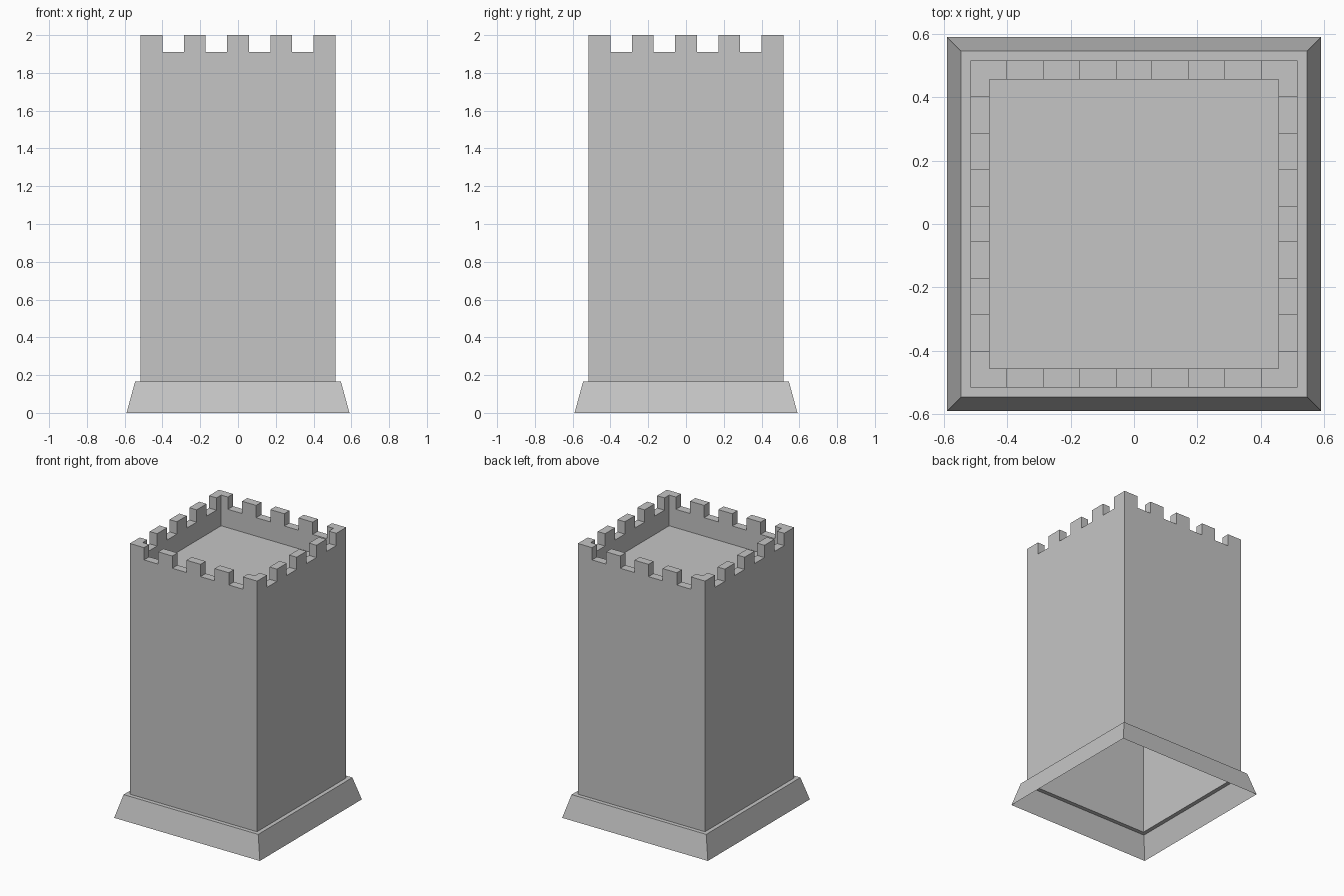
import bpy
import bmesh
import math
from mathutils import Vector

cube = bpy.data.objects.get("Cube")
if cube:
    bpy.data.objects.remove(cube)

WALL = 0.515      # half width of the tower
INNER = 0.455     # half width inside the parapet
STEP_Z = 0.165    # top of the flared base
RIM_Z = 1.91      # bottom of the parapet gaps
FLOOR_Z = 1.775
TOP_Z = 2.0
CELLS = 9         # merlons and gaps along one side

stone = bpy.data.materials.new("Grey stone")
stone.use_nodes = True
colour = (0.56, 0.56, 0.56, 1)
stone.diffuse_color = colour
stone.node_tree.nodes["Principled BSDF"].inputs["Base Color"].default_value = colour


def square_ring(bm, half, z, cells=1):
    """Anticlockwise square of vertices, each side split into cells."""
    verts = []
    for side in range(4):
        angle = side * math.pi / 2
        c, s = round(math.cos(angle)), round(math.sin(angle))
        for i in range(cells):
            x = -half if i == 0 else WALL * (2 * i / cells - 1)
            y = -half
            verts.append(bm.verts.new((x * c - y * s, x * s + y * c, z)))
    return verts


def bridge(bm, low, high):
    """Join two rings with quads facing outward or upward."""
    n = len(low)
    return [bm.faces.new((low[i], low[(i + 1) % n], high[(i + 1) % n], high[i]))
            for i in range(n)]


def push(bm, faces, offset):
    """Extrude a set of faces by an offset."""
    result = bmesh.ops.extrude_face_region(bm, geom=faces)
    moved = [v for v in result["geom"] if isinstance(v, bmesh.types.BMVert)]
    bmesh.ops.translate(bm, verts=moved, vec=offset)


def finish(bm, name):
    mesh = bpy.data.meshes.new(name)
    bm.to_mesh(mesh)
    bm.free()
    mesh.materials.append(stone)
    obj = bpy.data.objects.new(name, mesh)
    bpy.context.collection.objects.link(obj)


# Flared base: hollow skirt with a narrow ledge
bm = bmesh.new()
rings = [square_ring(bm, h, z) for h, z in ((0.59, 0), (0.545, STEP_Z), (WALL, STEP_Z))]
for low, high in zip(rings, rings[1:]):
    bridge(bm, low, high)
finish(bm, "flared_base")

# Tower: outer wall, rim, parapet lining and roof floor
bm = bmesh.new()
sections = ((WALL, STEP_Z), (WALL, RIM_Z), (INNER, RIM_Z), (INNER, FLOOR_Z))
rings = [square_ring(bm, h, z, CELLS) for h, z in sections]
bands = [bridge(bm, low, high) for low, high in zip(rings, rings[1:])]
bm.faces.new(rings[-1])

# Merlons: raise every other rim cell, corners joining into L shapes
merlons = [f for i, f in enumerate(bands[1]) if (i % CELLS) % 2 == 0]
push(bm, merlons, Vector((0, 0, TOP_Z - RIM_Z)))

# Windows: recessed openings in the front and back walls
half_w, sill, head, depth = 0.065, 1.387, 1.59, 0.055
cuts = [((x, 0, 0), (1, 0, 0)) for x in (-half_w, half_w)]
cuts += [((0, 0, z), (0, 0, 1)) for z in (sill, head)]
for point, normal in cuts:
    bmesh.ops.bisect_plane(bm, geom=bm.verts[:] + bm.edges[:] + bm.faces[:],
                           plane_co=point, plane_no=normal, dist=0.00001)
for side in (-1, 1):
    panes = []
    for f in bm.faces:
        p = f.calc_center_median()
        if abs(p.x) < half_w and sill < p.z < head and abs(p.y - side * WALL) < 0.001:
            panes.append(f)
    push(bm, panes, Vector((0, -side * depth, 0)))

# Merge the flat strips left by the cuts
bmesh.ops.dissolve_limit(bm, angle_limit=0.01, verts=bm.verts[:], edges=bm.edges[:])
finish(bm, "tower")
